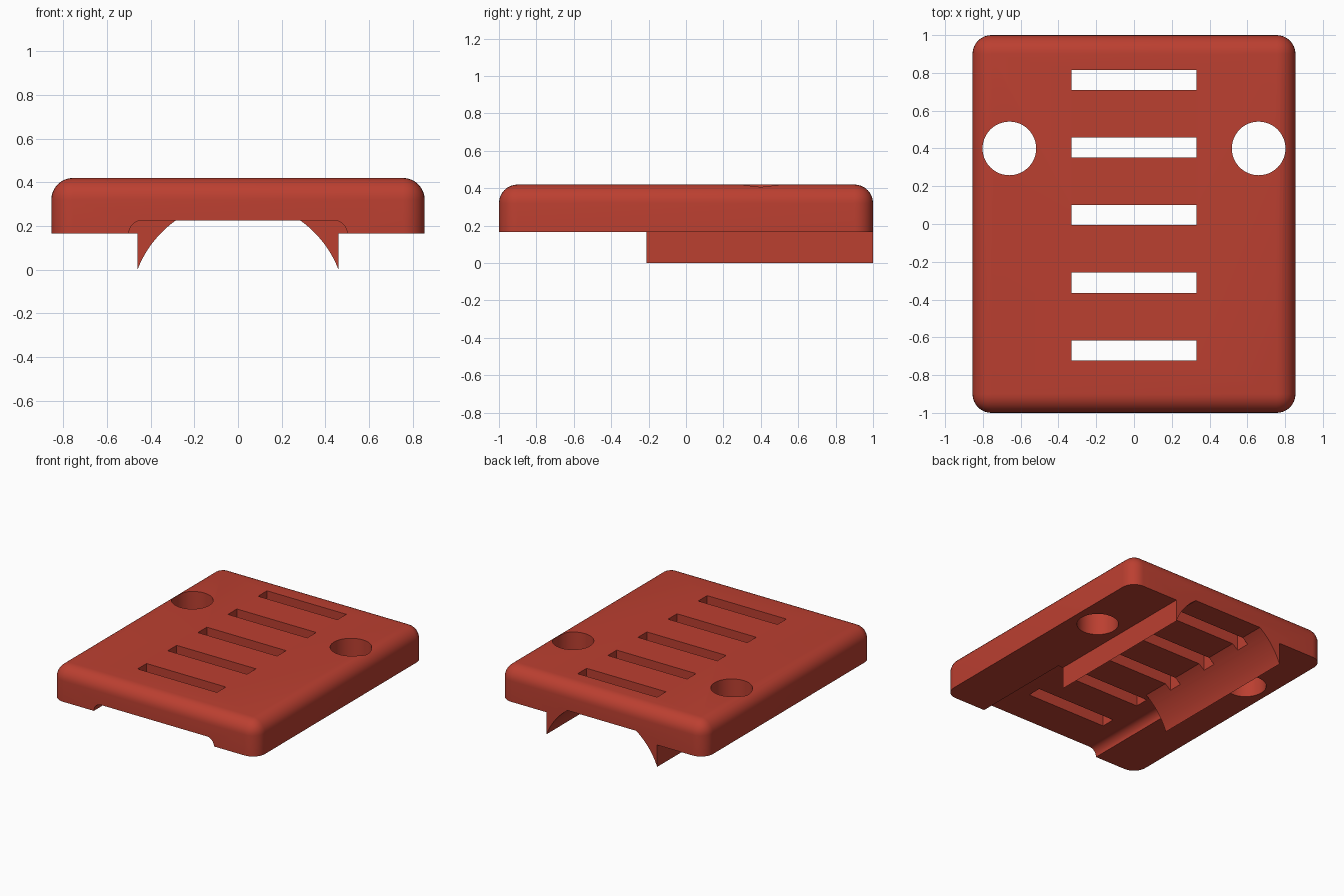
import bpy, bmesh, math

if "Cube" in bpy.data.objects:
    bpy.data.objects.remove(bpy.data.objects["Cube"])

BOTTOM, TOP, CEILING, STEP = 0.165, 0.42, 0.225, -0.21

red = bpy.data.materials.new("brick red")
red.diffuse_color = (0.50, 0.05, 0.03, 1)
red.use_nodes = True
red.node_tree.nodes["Principled BSDF"].inputs["Base Color"].default_value = red.diffuse_color


def make_object(name, bm):
    bmesh.ops.recalc_face_normals(bm, faces=bm.faces)
    mesh = bpy.data.meshes.new(name)
    bm.to_mesh(mesh)
    bm.free()
    obj = bpy.data.objects.new(name, mesh)
    bpy.context.collection.objects.link(obj)
    mesh.materials.append(red)
    return obj


def box(name, x, y, z, rounding=0):
    bm = bmesh.new()
    bmesh.ops.create_cube(bm, size=1)
    for v in bm.verts:
        v.co = [a[0] + (c + 0.5) * (a[1] - a[0]) for c, a in zip(v.co, (x, y, z))]
    if rounding:
        # round every edge except the four around the underside
        edges = [e for e in bm.edges if max(v.co.z for v in e.verts) > z[0] + 0.01]
        bmesh.ops.bevel(bm, geom=edges, offset=rounding, segments=8,
                        profile=0.5, affect='EDGES')
    return make_object(name, bm)


def prism(name, profile, y0, y1):
    """Extrude an (x, z) outline along y."""
    bm = bmesh.new()
    face = bm.faces.new([bm.verts.new((x, y0, z)) for x, z in profile])
    new = bmesh.ops.extrude_face_region(bm, geom=[face])["geom"]
    bmesh.ops.translate(bm, vec=(0, y1 - y0, 0),
                        verts=[v for v in new if isinstance(v, bmesh.types.BMVert)])
    return make_object(name, bm)


def combine(target, tool, operation):
    mod = target.modifiers.new(tool.name, 'BOOLEAN')
    mod.object, mod.operation, mod.solver = tool, operation, 'EXACT'
    bpy.context.view_layer.objects.active = target
    bpy.ops.object.modifier_apply(modifier=mod.name)
    bpy.data.objects.remove(tool)


# Rounded plate and the block that becomes the two saddle fins
plate = box("vented_plate", (-0.855, 0.855), (-1, 1), (BOTTOM, TOP), 0.1)
combine(plate, box("saddle_fins", (-0.46, 0.46), (STEP, 1), (0, 0.2)), 'UNION')

# Front channel with rounded upper corners
r = 0.06
right = [(0.5, 0.05)] + [
    (0.5 - r + r * math.cos(a), CEILING - r + r * math.sin(a))
    for a in (math.pi / 2 * i / 8 for i in range(9))]
channel = right + [(-x, z) for x, z in reversed(right)]
combine(plate, prism("channel_cutter", channel, -1.1, STEP), 'DIFFERENCE')

# Cylindrical saddle between the fins, flattened at the channel ceiling
cz, radius = -0.177, 0.493
a0, a1 = math.asin(0.1 / radius), math.asin((CEILING - cz) / radius)
right = [(radius * math.cos(a), cz + radius * math.sin(a))
         for a in (a0 + (a1 - a0) * i / 20 for i in range(21))]
saddle = right + [(-x, z) for x, z in reversed(right)]
combine(plate, prism("saddle_cutter", saddle, STEP - 0.05, 1.1), 'DIFFERENCE')

# Five vent slots
for i in range(5):
    y = 0.763 - 0.358 * i
    combine(plate, box("slot_cutter", (-0.33, 0.33), (y - 0.053, y + 0.053), (0.1, 0.6)),
            'DIFFERENCE')

# Two round holes
for x in (-0.66, 0.66):
    circle = bmesh.new()
    bmesh.ops.create_cone(circle, cap_ends=True, segments=48, radius1=0.142,
                          radius2=0.142, depth=1)
    bmesh.ops.translate(circle, vec=(x, 0.4, 0.3), verts=circle.verts)
    combine(plate, make_object("hole_cutter", circle), 'DIFFERENCE')

# Smooth the rounded surfaces, keep the cut edges crisp
bpy.ops.object.select_all(action='DESELECT')
plate.select_set(True)
bpy.context.view_layer.objects.active = plate
bpy.ops.object.shade_smooth_by_angle(angle=math.radians(30))
